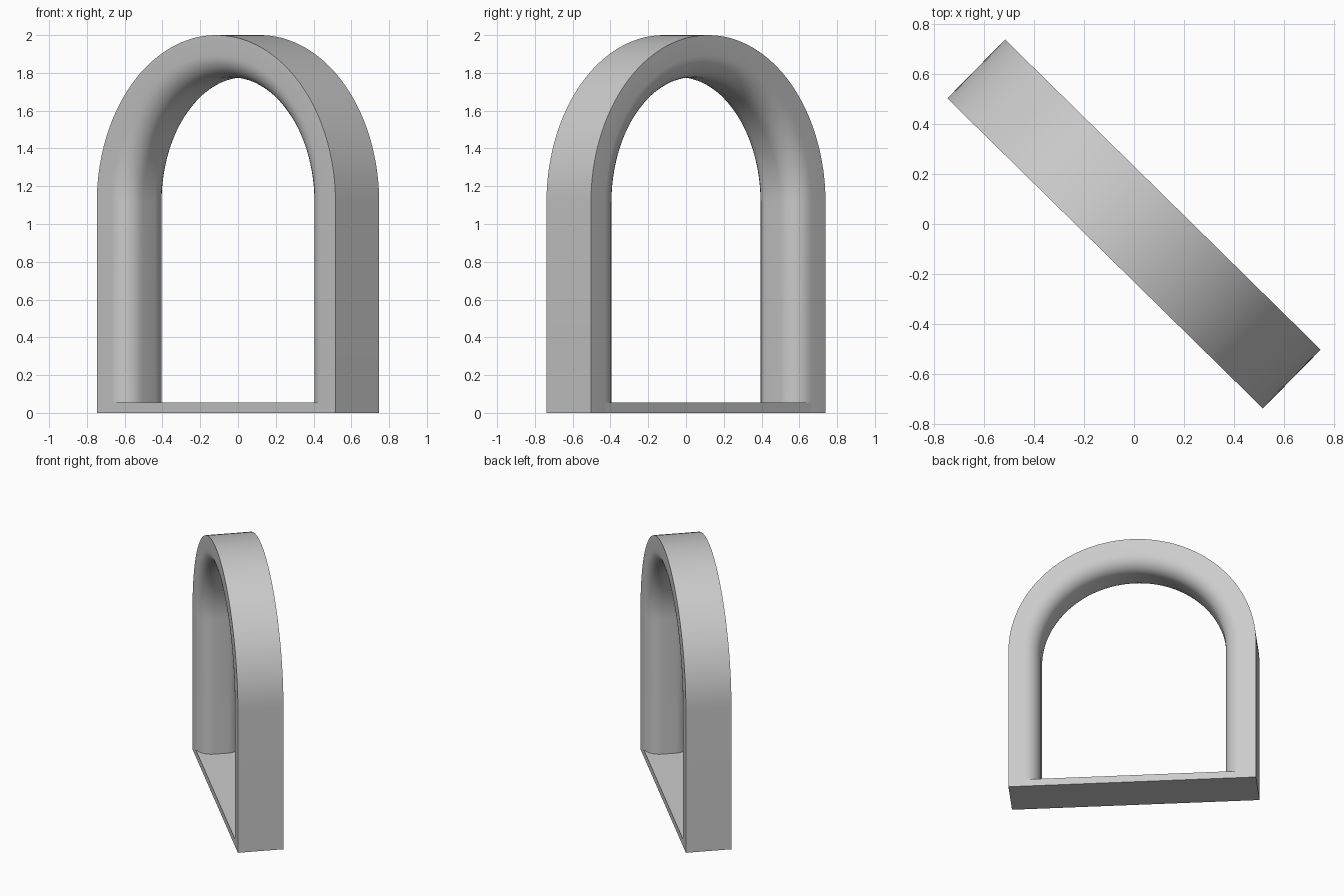
import bpy, bmesh, math

if "Cube" in bpy.data.objects:
    bpy.data.objects.remove(bpy.data.objects["Cube"])

TURN = math.radians(-44.5)   # the arch stands diagonally
R_OUT, R_IN = 0.886, 0.662   # outer and inner arch radius
HALF_T = 0.165               # half thickness
ROUND = 0.117                # rounding of the inner edges
SPRING = 2.0 - R_OUT         # height where the arch starts
SILL = 0.055                 # top of the sill

stone = bpy.data.materials.new("light grey")
stone.diffuse_color = (0.6, 0.6, 0.6, 1)
stone.use_nodes = True
stone.node_tree.nodes["Principled BSDF"].inputs["Base Color"].default_value = stone.diffuse_color


def add_object(name, bm):
    bmesh.ops.recalc_face_normals(bm, faces=bm.faces)
    mesh = bpy.data.meshes.new(name)
    bm.to_mesh(mesh)
    bm.free()
    mesh.materials.append(stone)
    obj = bpy.data.objects.new(name, mesh)
    bpy.context.collection.objects.link(obj)
    obj.rotation_euler.z = TURN
    return obj


# Cross-section as (radius, depth): square outside, rounded inside
section = [(R_OUT, HALF_T), (R_OUT, -HALF_T)]
steps = 8
front = []
for i in range(steps + 1):
    a = math.pi / 2 * i / steps
    front.append((R_IN + ROUND * (1 - math.sin(a)),
                  -HALF_T + ROUND * (1 - math.cos(a))))
section += front + [(r, -d) for r, d in reversed(front)]

# Path stations as (angle, base height): leg, half circle, leg
arc = 64
stations = [(0, 0.0)] + [(math.pi * i / arc, SPRING) for i in range(arc + 1)] + [(math.pi, 0.0)]

# Arch frame
bm = bmesh.new()
rings = [[bm.verts.new((r * math.cos(a), d, h + r * math.sin(a))) for r, d in section]
         for a, h in stations]
n = len(section)
for ra, rb in zip(rings, rings[1:]):
    for i in range(n):
        j = (i + 1) % n
        bm.faces.new((ra[i], ra[j], rb[j], rb[i]))
bm.faces.new(rings[0])
bm.faces.new(rings[-1])
frame = add_object("arch_frame", bm)
bpy.context.view_layer.objects.active = frame
frame.select_set(True)
bpy.ops.object.shade_smooth_by_angle(angle=math.radians(35))

# Flat sill between the legs
bm = bmesh.new()
bmesh.ops.create_cube(bm, size=1)
for v in bm.verts:
    v.co = (v.co.x * 2 * (R_IN + ROUND), v.co.y * 2 * HALF_T, (v.co.z + 0.5) * SILL)
add_object("sill", bm)
